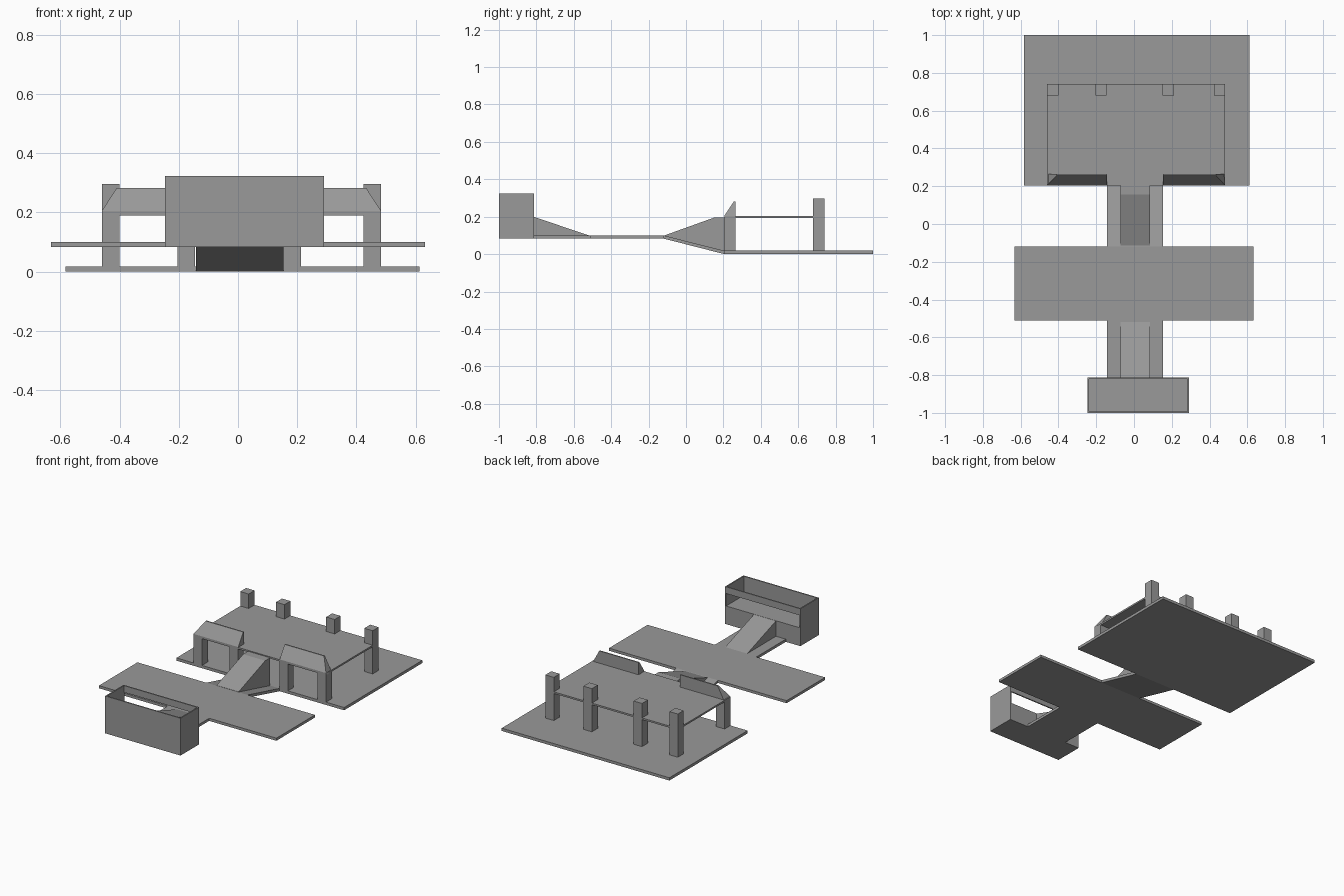
import bpy

if "Cube" in bpy.data.objects:
    bpy.data.objects.remove(bpy.data.objects["Cube"])

# dark grey used on every part
grey = bpy.data.materials.new("dark_grey")
grey.diffuse_color = (0.32, 0.32, 0.32, 1)
grey.use_nodes = True
grey.node_tree.nodes["Principled BSDF"].inputs["Base Color"].default_value = grey.diffuse_color


def mesh_object(name, verts, faces):
    me = bpy.data.meshes.new(name)
    me.from_pydata(verts, [], faces)
    me.materials.append(grey)
    me.update()
    ob = bpy.data.objects.new(name, me)
    bpy.context.collection.objects.link(ob)
    return ob


def prism(name, profile, x0, x1, inset0=0, inset1=0, inset_ids=()):
    """Extrude a (y, z) profile along x; listed points may be pulled in at the ends for a hip."""
    n = len(profile)
    verts = [(x0 + (inset0 if i in inset_ids else 0), y, z) for i, (y, z) in enumerate(profile)]
    verts += [(x1 - (inset1 if i in inset_ids else 0), y, z) for i, (y, z) in enumerate(profile)]
    faces = [tuple(reversed(range(n))), tuple(range(n, 2 * n))]
    faces += [(i, (i + 1) % n, n + (i + 1) % n, n + i) for i in range(n)]
    return mesh_object(name, verts, faces)


def box(name, x0, x1, y0, y1, z0, z1):
    return prism(name, [(y0, z0), (y1, z0), (y1, z1), (y0, z1)], x0, x1)


# flat plates
box("base_plate", -0.582, 0.612, 0.205, 1.0, 0, 0.018)
box("middle_platform", -0.632, 0.632, -0.512, -0.12, 0.083, 0.10)
box("upper_deck", -0.46, 0.483, 0.205, 0.74, 0.192, 0.203)

# walkways joining the plates
box("front_walkway", -0.142, 0.153, -0.815, -0.51, 0.083, 0.10)
prism("sloped_walkway", [(-0.12, 0.083), (0.205, 0), (0.205, 0.018), (-0.12, 0.10)], -0.142, 0.153)

# raised narrow ramps
prism("front_ramp", [(-0.815, 0.09), (-0.52, 0.09), (-0.52, 0.10), (-0.815, 0.20)], -0.072, 0.085)
prism("rear_ramp", [(-0.115, 0.09), (0.205, 0.01), (0.205, 0.197), (0.155, 0.197), (-0.115, 0.10)],
      -0.072, 0.085)

# posts: short ones in front carry the deck, tall ones behind pass through it
for i, x in enumerate((-0.46, -0.205, 0.152, 0.423)):
    box(f"front_post_{i}", x, x + 0.06, 0.205, 0.264, 0.01, 0.195)
    box(f"rear_post_{i}", x, x + 0.06, 0.68, 0.74, 0.01, 0.296)

# hipped parapets on the front edge of the deck
parapet = [(0.205, 0.19), (0.264, 0.19), (0.264, 0.282), (0.256, 0.282), (0.205, 0.205)]
prism("left_parapet", parapet, -0.46, -0.142, inset0=0.05, inset_ids=(2, 3))
prism("right_parapet", parapet, 0.153, 0.483, inset1=0.05, inset_ids=(2, 3))

# open-topped booth with a wide slot in its back wall
X0, X1, Y0, Y1, T = -0.246, 0.291, -1.0, -0.812, 0.008
box("booth_front_wall", X0, X1, Y0, Y0 + T, 0.083, 0.323)
box("booth_left_wall", X0, X0 + T, Y0, Y1, 0.083, 0.323)
box("booth_right_wall", X1 - T, X1, Y0, Y1, 0.083, 0.323)
box("booth_back_wall", X0, X1, Y1 - T, Y1, 0.083, 0.20)
box("booth_back_lintel", X0, X1, Y1 - T, Y1, 0.28, 0.323)
box("booth_floor", X0, X1, Y0, Y1, 0.192, 0.20)
box("booth_bottom", X0, X1, Y0, Y1, 0.083, 0.091)
